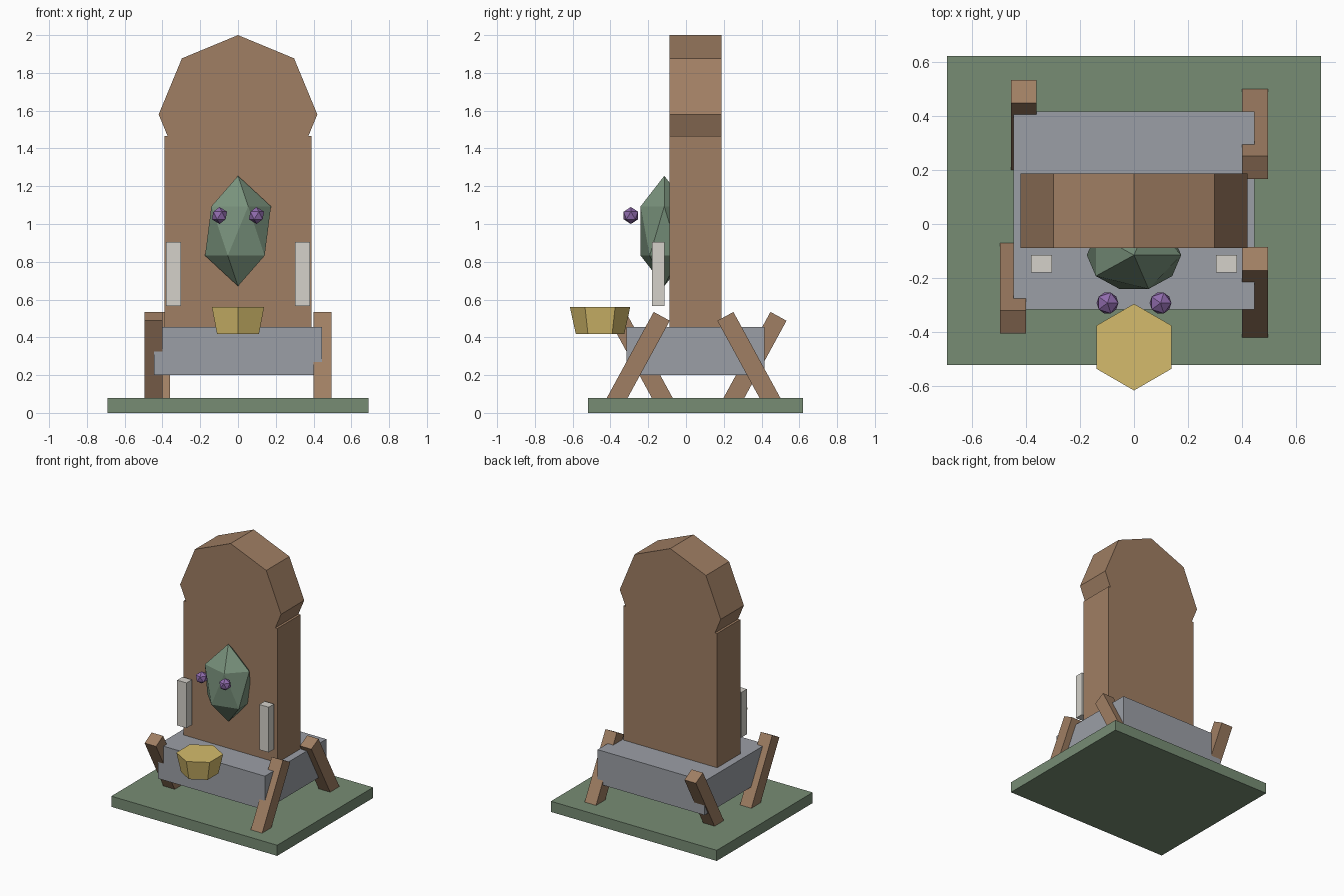
import bpy
import bmesh
from math import sin, cos, pi
from mathutils import Matrix, Vector

cube = bpy.data.objects.get("Cube")
if cube:
    bpy.data.objects.remove(cube, do_unlink=True)


def material(name, rgb):
    mat = bpy.data.materials.new(name)
    mat.use_nodes = True
    color = (*rgb, 1)
    mat.diffuse_color = color
    mat.node_tree.nodes["Principled BSDF"].inputs["Base Color"].default_value = color
    return mat


BROWN = material("brown wood", (0.35, 0.21, 0.125))
MOSS = material("moss green", (0.185, 0.265, 0.175))
LEAF = material("leaf green", (0.19, 0.285, 0.2))
GREY = material("stone grey", (0.33, 0.345, 0.38))
GOLD = material("gold", (0.66, 0.5, 0.15))
IVORY = material("ivory", (0.66, 0.64, 0.59))
PURPLE = material("purple", (0.28, 0.15, 0.42))


def add_object(name, bm, mat, location=(0, 0, 0), angle=0):
    bmesh.ops.recalc_face_normals(bm, faces=bm.faces)
    mesh = bpy.data.meshes.new(name)
    bm.to_mesh(mesh)
    bm.free()
    mesh.materials.append(mat)
    obj = bpy.data.objects.new(name, mesh)
    obj.location = location
    obj.rotation_euler.x = angle
    bpy.context.collection.objects.link(obj)
    return obj


def box(name, mat, location, size, angle=0):
    bm = bmesh.new()
    bmesh.ops.create_cube(bm, size=1, matrix=Matrix.Diagonal((*size, 1)))
    return add_object(name, bm, mat, location, angle)


def gem(name, mat, location, radii):
    bm = bmesh.new()
    bmesh.ops.create_icosphere(bm, subdivisions=1, radius=1,
                               matrix=Matrix.Diagonal((*radii, 1)))
    return add_object(name, bm, mat, location)


# Ground slab and stone body
box("ground_slab", MOSS, (0, 0.05, 0.04), (1.38, 1.14, 0.08))
box("stone_body", GREY, (0, 0.05, 0.328), (0.89, 0.73, 0.255))

# Tall back panel: straight sides below an octagonal crown
R, CROWN_Z, SHOULDER_Z, HALF = 0.42, 1.58, 1.465, 0.39
neck = R - (CROWN_Z - SHOULDER_Z) * (1 - cos(pi / 4)) / sin(pi / 4)
right = [(HALF, 0.44), (HALF, SHOULDER_Z), (neck, SHOULDER_Z)]
arc = [(R * cos(i * pi / 4), CROWN_Z + R * sin(i * pi / 4)) for i in range(5)]
left = [(-x, z) for x, z in reversed(right)]
bm = bmesh.new()
face = bm.faces.new([bm.verts.new((x, -0.088, z)) for x, z in right + arc + left])
ext = bmesh.ops.extrude_face_region(bm, geom=[face])
bmesh.ops.translate(bm, vec=Vector((0, 0.275, 0)),
                    verts=[v for v in ext["geom"] if isinstance(v, bmesh.types.BMVert)])
add_object("back_panel", bm, BROWN)

# Four slanted legs: name, x, y, lean
LEAN = 0.5
for name, x, y, lean in (("front_left_leg", 0.447, -0.253, -LEAN),
                         ("back_left_leg", 0.447, 0.333, LEAN),
                         ("front_right_leg", -0.447, -0.237, LEAN),
                         ("back_right_leg", -0.407, 0.365, -LEAN)):
    box(name, BROWN, (x, y, 0.283), (0.095, 0.097, 0.52), lean)

# Faceted head with paired eyes and side posts
gem("head", LEAF, (0, -0.115, 0.963), (0.195, 0.147, 0.292))
for side, s in (("left", 1), ("right", -1)):
    gem(side + "_eye", PURPLE, (s * 0.098, -0.292, 1.045), (0.045, 0.045, 0.045))
    box(side + "_post", IVORY, (s * 0.342, -0.147, 0.735), (0.078, 0.064, 0.34))

# Six-sided bowl
bm = bmesh.new()
bmesh.ops.create_cone(bm, cap_ends=True, segments=6, radius1=0.128, radius2=0.16, depth=0.145)
add_object("bowl", bm, GOLD, (0, -0.455, 0.489))
